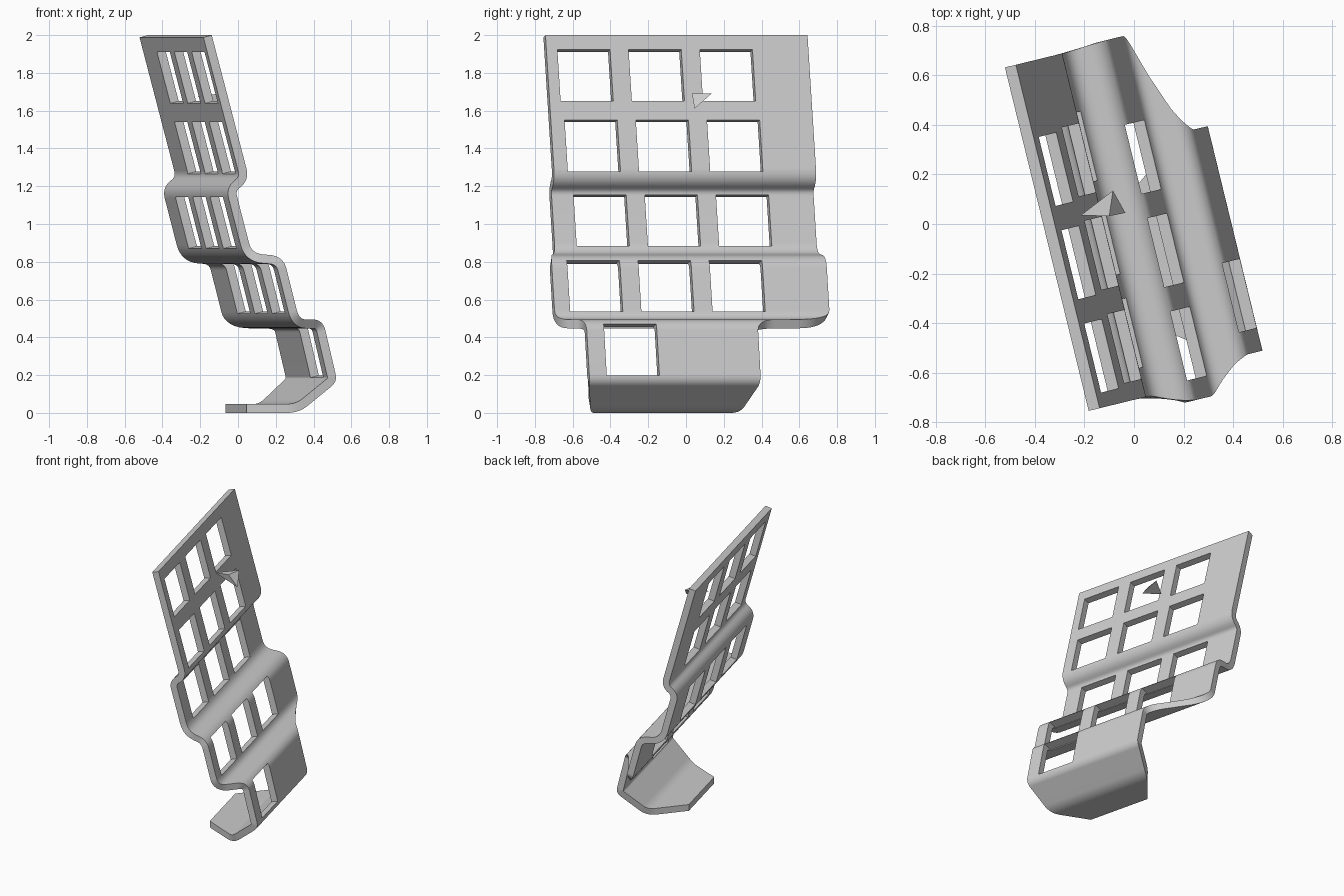
import bpy, bmesh, math
from mathutils import Vector, Matrix

if "Cube" in bpy.data.objects:
    bpy.data.objects.remove(bpy.data.objects["Cube"], do_unlink=True)

HALF = 0.0235                    # half the sheet thickness
TURN = math.radians(13.7)        # plan rotation of the whole bracket
LEAN = math.radians(-14.5)       # backward lean of each panel

grey = bpy.data.materials.new("plain_grey")
grey.use_nodes = True
colour = (0.6, 0.6, 0.6, 1)
grey.diffuse_color = colour
grey.node_tree.nodes["Principled BSDF"].inputs["Base Color"].default_value = colour


def make_object(name, bm, turn=TURN):
    bmesh.ops.recalc_face_normals(bm, faces=bm.faces)
    mesh = bpy.data.meshes.new(name)
    bm.to_mesh(mesh)
    bm.free()
    mesh.materials.append(grey)
    ob = bpy.data.objects.new(name, mesh)
    ob.rotation_euler.z = turn
    bpy.context.collection.objects.link(ob)
    return ob


# Bend line of the sheet: depth, height, near edge, far edge, bend radius
bends = [
    (-0.334, 1.994, -0.69, 0.738, 0),
    (-0.132, 1.24, -0.69, 0.738, 0.05),
    (-0.208, 1.185, -0.69, 0.738, 0.045),
    (-0.112, 0.822, -0.69, 0.738, 0.075),
    (0.045, 0.808, -0.75, 0.748, 0.05),
    (0.132, 0.472, -0.75, 0.748, 0.07),
    (0.293, 0.47, -0.62, 0.314, 0.04),
    (0.364, 0.175, -0.62, 0.313, 0.025),
    (0.185, HALF, -0.57, 0.25, 0.05),
    (-0.05, HALF, -0.40, 0.075, 0),
]


def rounded_path(points, steps=8):
    path = []
    for i, p in enumerate(points):
        here, radius = Vector(p[:4]), p[4]
        if not radius:
            path.append(here)
            continue
        ends = []
        for q in (points[i - 1], points[i + 1]):
            leg = Vector(q[:4]) - here
            ends.append(here + leg * (radius / leg.xy.length if hasattr(leg, "xy") else 0))
        a, b = ends
        for k in range(steps + 1):
            t = k / steps
            path.append(a * (1 - t) ** 2 + here * (2 * t * (1 - t)) + b * t ** 2)
    return path


# Bent sheet with an even thickness
path = rounded_path(bends)
bm = bmesh.new()
rings = []
for i, p in enumerate(path):
    before, after = path[max(i - 1, 0)], path[min(i + 1, len(path) - 1)]
    along = Vector((after[0] - before[0], after[1] - before[1])).normalized()
    off = Vector((-along.y, along.x)) * HALF
    rings.append([bm.verts.new((p[0] + s * off.x, u, p[1] + s * off.y))
                  for s, u in ((1, p[2]), (1, p[3]), (-1, p[3]), (-1, p[2]))])
for a, b in zip(rings, rings[1:]):
    for k in range(4):
        n = (k + 1) % 4
        bm.faces.new((a[k], a[n], b[n], b[k]))
bm.faces.new(rings[0])
bm.faces.new(rings[-1])
sheet = make_object("bent_sheet", bm)

# Square windows: panel depth, height of the row, first near edge, count
rows = [(-0.28, 1.78, -0.63, 3), (-0.183, 1.407, -0.615, 3), (-0.164, 1.012, -0.57, 3),
        (0.08, 0.667, -0.665, 3), (0.328, 0.33, -0.525, 1)]
WIDTH, PITCH = 0.287, 0.388
bm = bmesh.new()
for depth, height, start, count in rows:
    for k in range(count):
        centre = Vector((depth, start + WIDTH / 2 + k * PITCH, height))
        bmesh.ops.create_cube(bm, size=1, matrix=Matrix.Translation(centre)
                              @ Matrix.Rotation(LEAN, 4, 'Y')
                              @ Matrix.Diagonal((0.1, WIDTH, 0.282, 1)))
cutter = make_object("window_cutter", bm)
cutter.hide_render = True

cut = sheet.modifiers.new("windows", 'BOOLEAN')
cut.operation = 'DIFFERENCE'
cut.solver = 'EXACT'
cut.object = cutter
bpy.ops.object.select_all(action='DESELECT')
bpy.context.view_layer.objects.active = sheet
sheet.select_set(True)
bpy.ops.object.modifier_apply(modifier=cut.name)
bpy.data.objects.remove(cutter, do_unlink=True)

# Soft bends, crisp edges
bpy.ops.object.shade_smooth_by_angle(angle=math.radians(35))
weighted = sheet.modifiers.new("flat_panels", 'WEIGHTED_NORMAL')
weighted.keep_sharp = True

# Small pointed chip in front of the upper panel
bm = bmesh.new()
for co in ((-0.215, 0.035, 1.675), (-0.085, 0.135, 1.69), (-0.035, 0.045, 1.61), (-0.1, 0.032, 1.69)):
    bm.verts.new(co)
bmesh.ops.convex_hull(bm, input=bm.verts)
make_object("pointed_chip", bm, 0)
